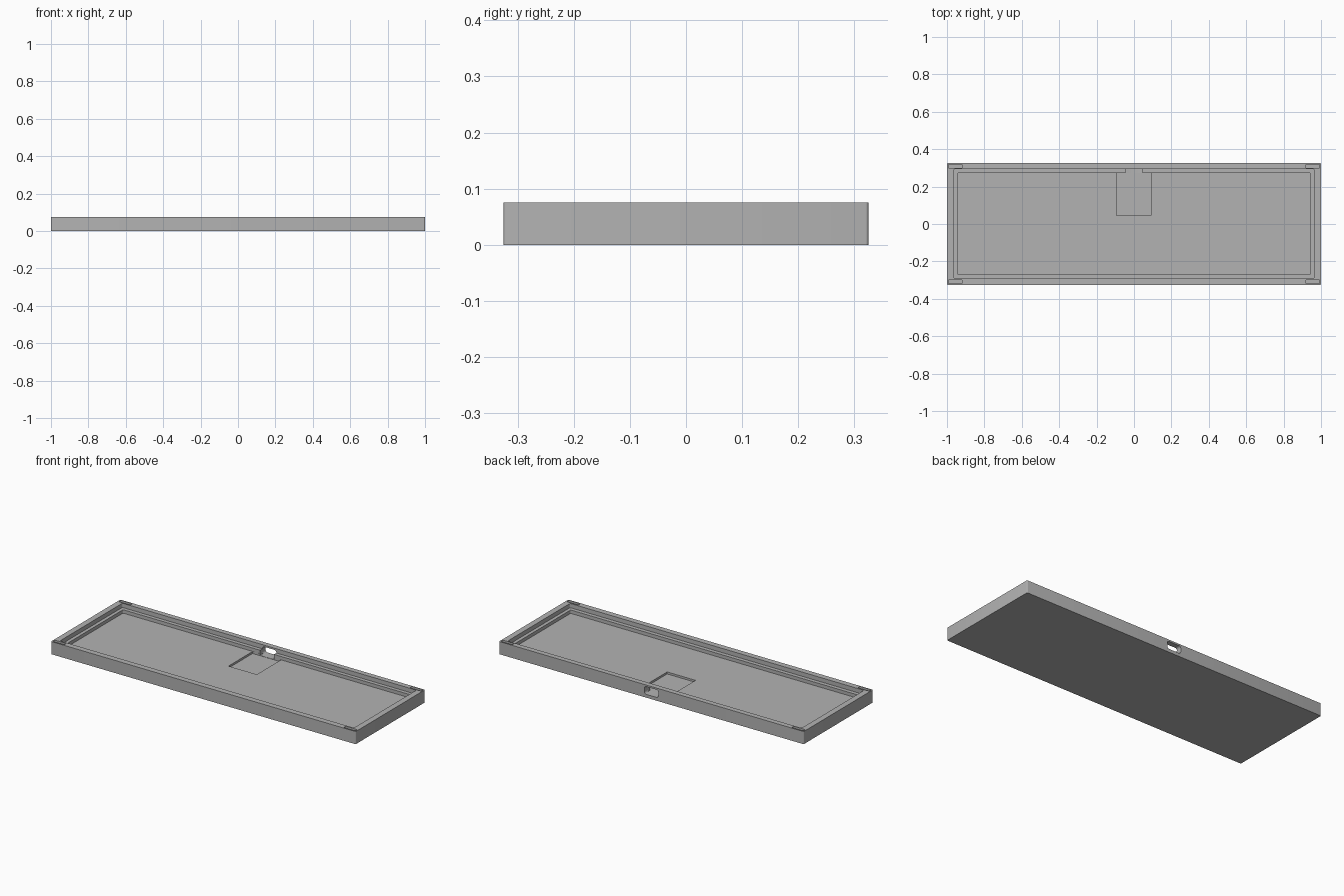
import bpy, bmesh
from mathutils import Vector

cube = bpy.data.objects.get("Cube")
if cube:
    bpy.data.objects.remove(cube)

grey = bpy.data.materials.new("mid_grey")
grey.use_nodes = True
grey.diffuse_color = (0.45, 0.45, 0.45, 1)
grey.node_tree.nodes["Principled BSDF"].inputs["Base Color"].default_value = (0.45, 0.45, 0.45, 1)


def rounded_box(name, low, high, radius=0, axis=2, segments=4):
    """Box between two corners, with the edges along one axis rounded."""
    low, high = Vector(low), Vector(high)
    bm = bmesh.new()
    bmesh.ops.create_cube(bm, size=1)
    for v in bm.verts:
        v.co = (low + high) / 2 + v.co * (high - low)
    if radius:
        edges = [e for e in bm.edges
                 if abs((e.verts[0].co - e.verts[1].co).normalized()[axis]) > 0.9]
        bmesh.ops.bevel(bm, geom=edges, offset=radius, segments=segments,
                        profile=0.5, affect='EDGES')
    mesh = bpy.data.meshes.new(name)
    bm.to_mesh(mesh)
    bm.free()
    mesh.materials.append(grey)
    obj = bpy.data.objects.new(name, mesh)
    bpy.context.collection.objects.link(obj)
    return obj


def cut(target, name, *args, **kwargs):
    """Subtract a rounded box from the target."""
    cutter = rounded_box(name, *args, **kwargs)
    cutter.hide_render = True
    mod = target.modifiers.new(name, 'BOOLEAN')
    mod.operation, mod.solver, mod.object = 'DIFFERENCE', 'EXACT', cutter
    bpy.context.view_layer.objects.active = target
    bpy.ops.object.modifier_apply(modifier=name)
    bpy.data.objects.remove(cutter)


# Outer shell of the shallow case
tray = rounded_box("case_tray", (-1, -0.325, 0), (1, 0.325, 0.075), 0.005)

# Upper opening leaves a ledge, lower opening leaves the floor
cut(tray, "upper_opening", (-0.965, -0.291, 0.05), (0.965, 0.294, 0.1), 0.01)
cut(tray, "lower_opening", (-0.945, -0.268, 0.03), (0.945, 0.272, 0.1), 0.006)

# Shallow circuit board pocket in the floor
cut(tray, "board_pocket", (-0.094, 0.045, 0.018), (0.092, 0.2715, 0.06))

# Cable port: gap through the ledge, rounded hole through the rear wall
cut(tray, "ledge_gap", (-0.046, 0.25, 0.02), (0.046, 0.2935, 0.1))
cut(tray, "cable_port", (-0.046, 0.26, 0.0195), (0.046, 0.35, 0.065), 0.013, axis=1)

# Rounded slots in the four rim corners
for sx in (-1, 1):
    for sy in (-1, 1):
        xs = sorted((sx * 0.917, sx * 0.993))
        ys = sorted((sy * 0.299, sy * 0.319))
        cut(tray, "corner_slot", (xs[0], ys[0], 0.055), (xs[1], ys[1], 0.1), 0.007)

# Smooth rounded corners, crisp edges elsewhere
bpy.ops.object.select_all(action='DESELECT')
tray.select_set(True)
bpy.context.view_layer.objects.active = tray
bpy.ops.object.shade_smooth_by_angle()
